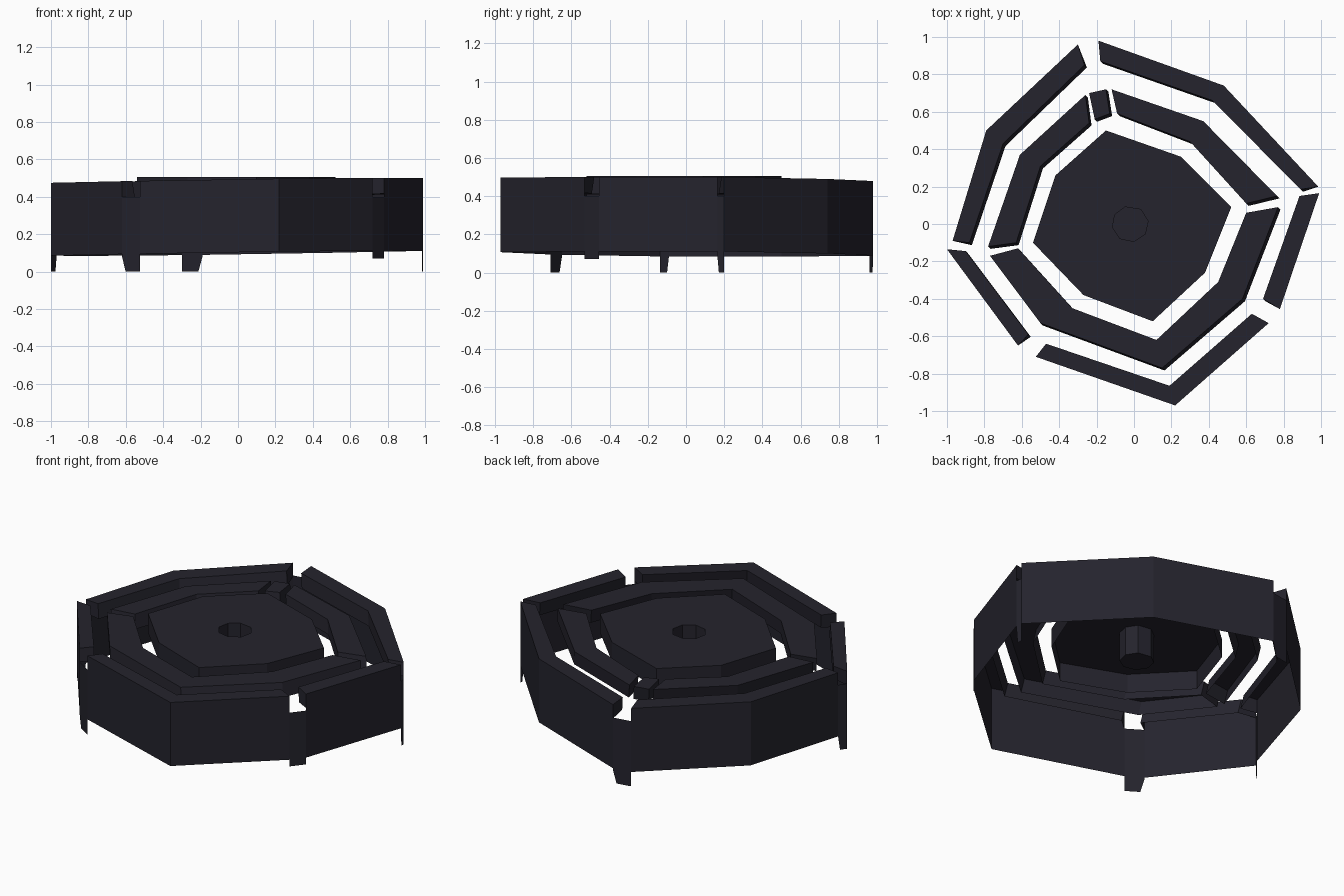
import bpy
import bmesh
import math

if "Cube" in bpy.data.objects:
    bpy.data.objects.remove(bpy.data.objects["Cube"], do_unlink=True)

LIP = 0.085          # depth of the folded lip
WALL = 0.39          # depth of the outer wall

# Single dark paint
paint = bpy.data.materials.new("dark_slate")
paint.use_nodes = True
colour = (0.018, 0.017, 0.026, 1.0)
paint.diffuse_color = colour
paint.node_tree.nodes["Principled BSDF"].inputs["Base Color"].default_value = colour


def top_height(x, y):
    """Gently tilted plane on which the rings lie."""
    return 0.488 + 0.014 * x - 0.006 * y


def finish(name, bm, recalc=False):
    if recalc:
        bmesh.ops.recalc_face_normals(bm, faces=bm.faces[:])
    mesh = bpy.data.meshes.new(name)
    bm.to_mesh(mesh)
    bm.free()
    mesh.materials.append(paint)
    obj = bpy.data.objects.new(name, mesh)
    bpy.context.collection.objects.link(obj)
    return obj


def row(bm, points, drop, lean=0.0):
    """Lay a row of vertices at a depth below the tilted plane."""
    return [bm.verts.new((x + lean, y - lean, top_height(x, y) - drop))
            for x, y in points]


def channel(name, outer, inner, wall_depth, lean_outer):
    """Folded sheet along a path: outer wall, flat top, inner lip, end caps."""
    bm = bmesh.new()
    rows = [row(bm, outer, wall_depth, lean_outer), row(bm, outer, 0),
            row(bm, inner, 0), row(bm, inner, LIP, 0.013)]
    for a, b in zip(rows, rows[1:]):
        for i in range(len(outer) - 1):
            bm.faces.new((a[i], a[i + 1], b[i + 1], b[i]))
    lip_edge = row(bm, (outer[0], outer[-1]), LIP, lean_outer)
    for end, edge in zip((0, -1), lip_edge):
        bm.faces.new((edge, rows[1][end], rows[2][end], rows[3][end]))
    return finish(name, bm, recalc=True)


# Outer wall segments: outer edge, then inner edge, running anticlockwise
segments = {
    "front_wall": ([(-.525, -.71), (.22, -.97), (.72, -.53)],
                   [(-.47, -.64), (.19, -.865), (.63, -.48)]),
    "left_wall": ([(.78, -.455), (.99, .165)],
                  [(.69, -.4), (.885, .15)]),
    "back_left_wall": ([(.985, .2), (.48, .74), (-.19, .98)],
                       [(.89, .185), (.42, .66), (-.18, .87)]),
    "back_right_wall": ([(-.3, .96), (-.79, .5), (-.97, -.09)],
                        [(-.265, .85), (-.7, .43), (-.88, -.1)]),
    "right_wall": ([(-1, -.135), (-.62, -.65)],
                   [(-.9, -.145), (-.565, -.59)]),
}
for name, (outer, inner) in segments.items():
    channel(name, outer, inner, WALL, 0.0)

# Middle ring segments and the small block in its back gap
ring = {
    "front_ring": ([(-.77, -.17), (-.5, -.53), (.15, -.77), (.58, -.4), (.77, .09)],
                   [(-.62, -.13), (-.33, -.45), (.12, -.62), (.45, -.31), (.6, .06)]),
    "back_left_ring": ([(.765, .15), (.37, .55), (-.12, .72)],
                       [(.6, .11), (.3, .44), (-.09, .59)]),
    "back_right_ring": ([(-.26, .69), (-.61, .37), (-.78, -.12)],
                        [(-.24, .54), (-.5, .31), (-.63, -.1)]),
    "ring_block": ([(-.15, .72), (-.24, .7)],
                   [(-.13, .59), (-.21, .56)]),
}
for name, (outer, inner) in ring.items():
    channel(name, outer, inner, LIP, 0.013)

# Thin legs closing the gaps between neighbouring wall segments
order = list(segments)
for i, name in enumerate(order):
    following = order[(i + 1) % len(order)]
    a, b = segments[name][0][-1], segments[following][0][0]
    foot = 0.07 if name == "front_wall" else 0.0
    taper = 0.0 if foot else 0.2
    bm = bmesh.new()
    leg = [bm.verts.new((*p, z)) for p, z in ((a, 0.08), (b, 0.08), (b, 0.4), (a, 0.4))]
    bm.faces.new(leg)
    tip = [a[k] + (b[k] - a[k]) * taper for k in (0, 1)]
    end = [bm.verts.new((*b, foot)), bm.verts.new((*tip, foot))]
    bm.faces.new((leg[1], leg[0], end[1], end[0]))
    finish(name.replace("_wall", "_leg"), bm)

# Central hollow cap with a closed cup sunk into its middle
rim = [(.52, .09), (.25, .36), (-.15, .5), (-.42, .26),
       (-.54, -.1), (-.27, -.38), (.1, -.52), (.38, -.26)]
hole = []
for x, y in rim:
    angle = math.atan2(y, x)
    hole.append((-0.02 + 0.097 * math.cos(angle), 0.095 * math.sin(angle)))
bm = bmesh.new()
loops = [[bm.verts.new((x, y, z)) for x, y in loop]
         for loop, z in ((rim, 0.39), (rim, 0.507), (hole, 0.507), (hole, 0.33))]
for a, b in zip(loops, loops[1:]):
    for i in range(len(rim)):
        j = (i + 1) % len(rim)
        bm.faces.new((a[j], a[i], b[i], b[j]))
bm.faces.new(loops[-1][::-1])
bmesh.ops.reverse_faces(bm, faces=[f for f in bm.faces if f.normal.z < 0])
bm.normal_update()
finish("central_cap", bm, recalc=True)
